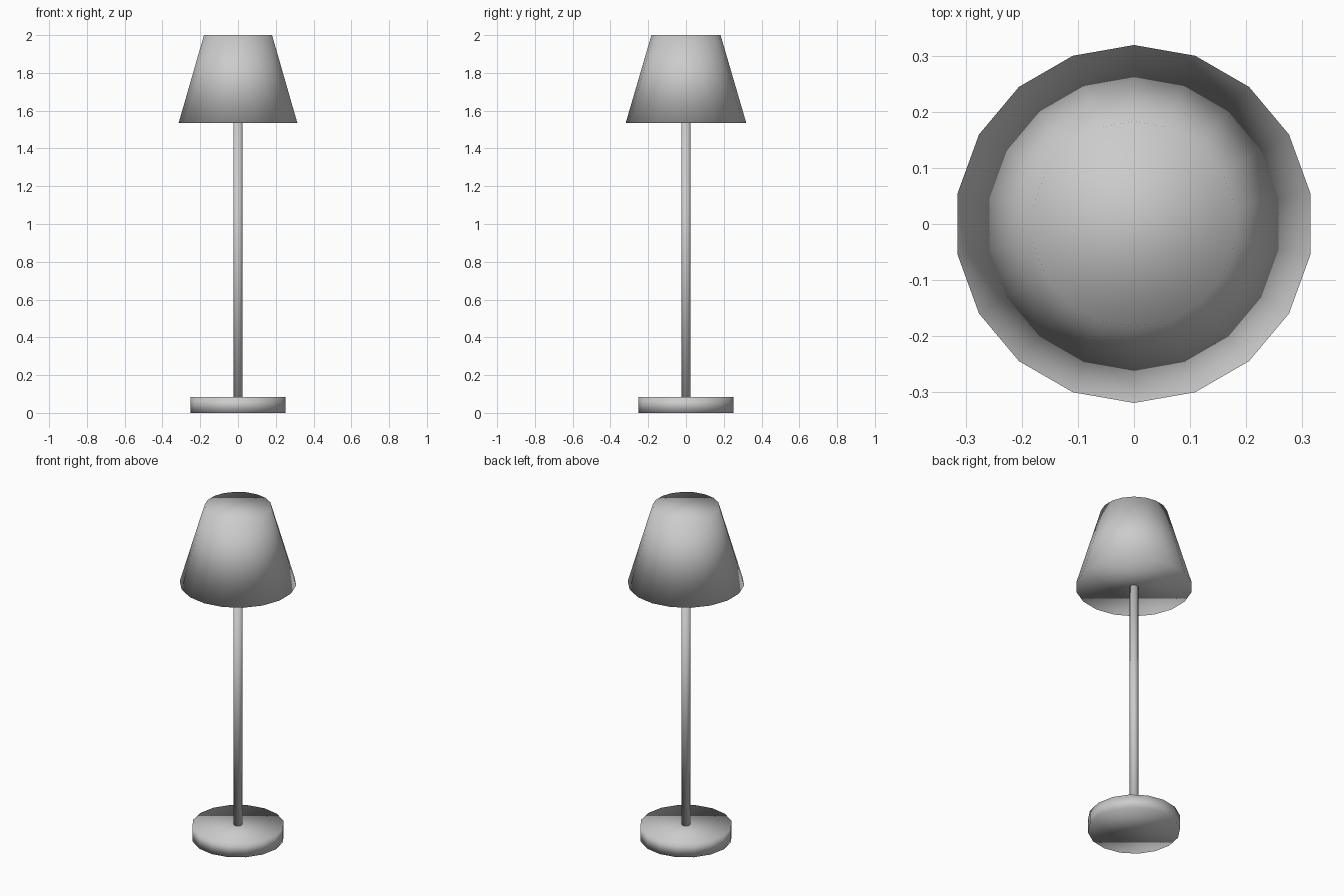
import bpy
import bmesh
from math import pi
from mathutils import Matrix

default_cube = bpy.data.objects.get("Cube")
if default_cube:
    bpy.data.objects.remove(default_cube, do_unlink=True)

GREY = (0.6, 0.6, 0.6, 1.0)
grey = bpy.data.materials.new("plain grey")
grey.use_nodes = True
grey.diffuse_color = GREY
grey.node_tree.nodes["Principled BSDF"].inputs["Base Color"].default_value = GREY


def round_part(name, sides, z_low, z_high, r_low, r_high):
    """Closed, fully smooth tapered cylinder with a corner on the y axis."""
    bm = bmesh.new()
    bmesh.ops.create_cone(bm, cap_ends=True, segments=sides,
                          radius1=r_low, radius2=r_high, depth=z_high - z_low)
    # put one corner exactly on +y
    corner = max(bm.verts, key=lambda v: v.co.z * 100 + v.co.y).co
    turn = Matrix.Rotation(pi / 2 - corner.to_2d().angle_signed((1, 0)), 3, "Z")
    bmesh.ops.rotate(bm, verts=bm.verts, matrix=turn)
    bmesh.ops.translate(bm, verts=bm.verts, vec=(0, 0, (z_low + z_high) / 2))
    for face in bm.faces:
        face.smooth = True
    mesh = bpy.data.meshes.new(name)
    bm.to_mesh(mesh)
    bm.free()
    mesh.materials.append(grey)
    part = bpy.data.objects.new(name, mesh)
    bpy.context.collection.objects.link(part)
    return part


# Foot disc, slim stem and tapered shade
round_part("base", 16, 0, 0.083, 0.252, 0.252)
round_part("stem", 16, 0.083, 1.535, 0.024, 0.024)
round_part("lamp_shade", 18, 1.535, 2.0, 0.319, 0.183)
